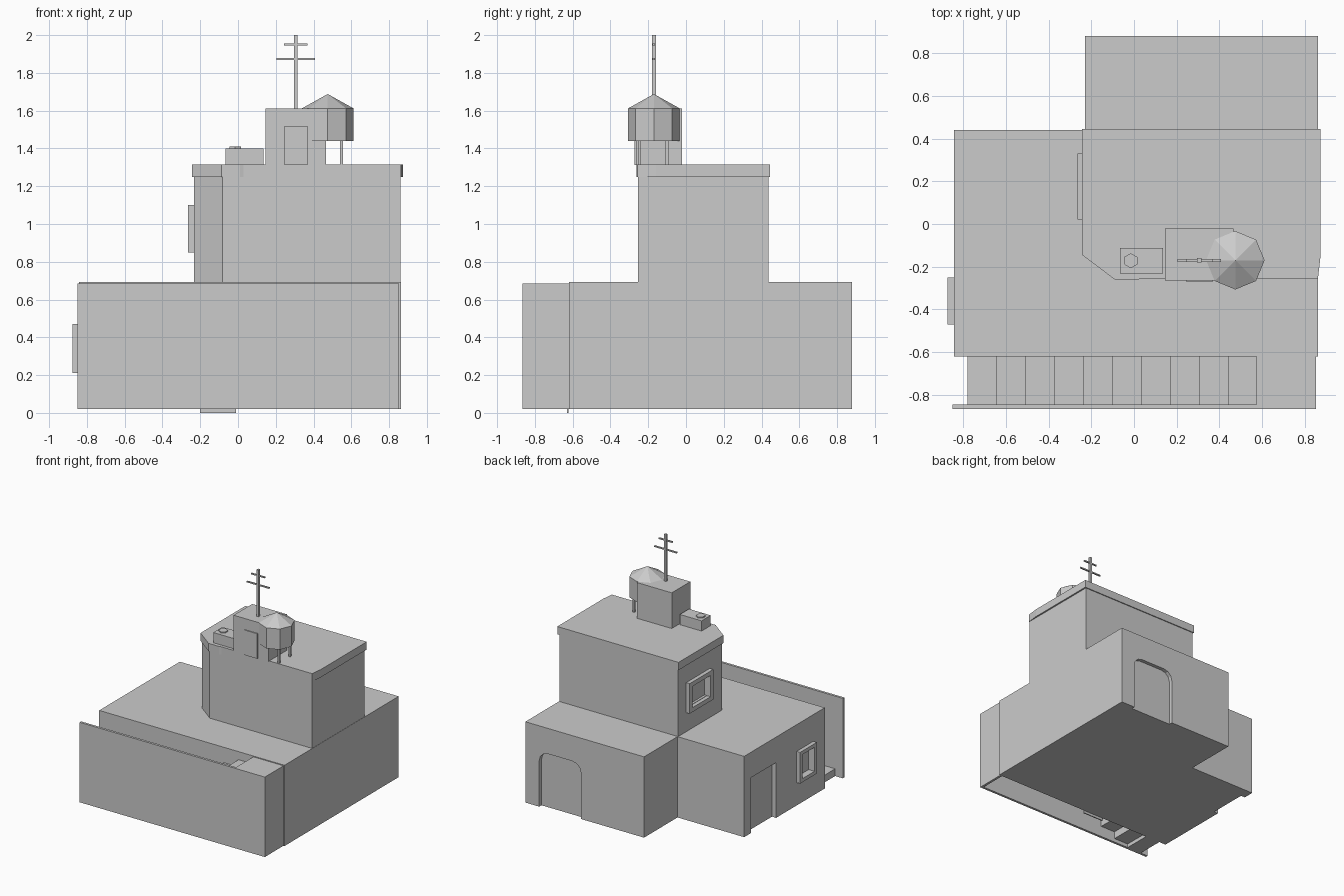
import bpy, bmesh, math
from mathutils import Vector

if "Cube" in bpy.data.objects:
    bpy.data.objects.remove(bpy.data.objects["Cube"])

grey = bpy.data.materials.new("plaster_grey")
grey.diffuse_color = (0.6, 0.6, 0.6, 1)
grey.use_nodes = True
grey.node_tree.nodes["Principled BSDF"].inputs["Base Color"].default_value = grey.diffuse_color


def finish(name, bm):
    bmesh.ops.recalc_face_normals(bm, faces=bm.faces)
    me = bpy.data.meshes.new(name)
    bm.to_mesh(me)
    bm.free()
    me.materials.append(grey)
    ob = bpy.data.objects.new(name, me)
    bpy.context.collection.objects.link(ob)
    return ob


def prism(name, pts, direction):
    """Extrude a closed outline along a direction."""
    bm = bmesh.new()
    face = bm.faces.new([bm.verts.new(p) for p in pts])
    ext = bmesh.ops.extrude_face_region(bm, geom=[face])
    bmesh.ops.translate(bm, vec=Vector(direction),
                        verts=[v for v in ext["geom"] if isinstance(v, bmesh.types.BMVert)])
    return finish(name, bm)


def plan(name, xy, z0, z1):
    return prism(name, [(x, y, z0) for x, y in xy], (0, 0, z1 - z0))


def box(name, x0, x1, y0, y1, z0, z1):
    return plan(name, [(x0, y0), (x1, y0), (x1, y1), (x0, y1)], z0, z1)


def cone(name, x, y, z0, z1, r0, r1, sides):
    bm = bmesh.new()
    bmesh.ops.create_cone(bm, cap_ends=True, segments=sides, radius1=r0, radius2=r1, depth=z1 - z0)
    bmesh.ops.translate(bm, vec=(x, y, (z0 + z1) / 2), verts=bm.verts)
    return finish(name, bm)


def cut(target, cutter):
    mod = target.modifiers.new("recess", 'BOOLEAN')
    mod.operation = 'DIFFERENCE'
    mod.solver = 'EXACT'
    mod.object = cutter
    cutter.hide_render = True
    cutter.hide_set(True)


def window_frame(name, x0, x1, y0, y1, z0, z1, w):
    """Square ring of four bars standing proud of a wall."""
    box(name + "_sill", x0, x1, y0, y1, z0, z0 + w)
    box(name + "_head", x0, x1, y0, y1, z1 - w, z1)
    box(name + "_jamb_a", x0, x1, y0, y0 + w, z0 + w, z1 - w)
    box(name + "_jamb_b", x0, x1, y1 - w, y1, z0 + w, z1 - w)


# L-shaped ground floor
ground = plan("ground_floor", [(-0.843, -0.62), (0.862, -0.62), (0.862, 0.88),
                               (-0.23, 0.88), (-0.23, 0.44), (-0.843, 0.44)], 0.02, 0.692)

# Rounded doorway recess at the back
r, xa, xb, top = 0.08, 0.35, 0.735, 0.48
arch = [(xa, 0.85, -0.05), (xb, 0.85, -0.05)]
for cx, start in ((xb - r, 0), (xa + r, 90)):
    for i in range(4):
        a = math.radians(start + 30 * i)
        arch.append((cx + r * math.cos(a), 0.85, top - r + r * math.sin(a)))
cut(ground, prism("back_door_cutter", arch, (0, 0.1, 0)))

# Side doorway and window recesses on the left
cut(ground, box("side_door_cutter", -0.95, -0.805, 0.02, 0.35, -0.05, 0.48))
cut(ground, box("lower_window_cutter", -0.95, -0.82, -0.44, -0.28, 0.24, 0.44))
window_frame("lower_window", -0.875, -0.843, -0.47, -0.25, 0.21, 0.47, 0.03)

# Upper storey with a cut corner and a projecting roof cap
upper = plan("upper_storey", [(-0.233, -0.14), (-0.082, -0.255), (0.86, -0.255),
                              (0.86, 0.437), (-0.233, 0.437)], 0.69, 1.255)
cut(upper, box("upper_window_cutter", -0.4, -0.213, 0.06, 0.29, 0.89, 1.06))
window_frame("upper_window", -0.265, -0.233, 0.02, 0.33, 0.85, 1.10, 0.037)
plan("roof_cap", [(-0.243, -0.145), (-0.088, -0.262), (0.01, -0.262), (0.03, -0.257),
                  (0.862, -0.257), (0.873, -0.16), (0.873, 0.445), (-0.243, 0.445)], 1.25, 1.315)

# Outside stair behind a front wall
box("front_wall", -0.85, 0.853, -0.866, -0.846, 0.02, 0.685)
box("stair_end_wall", 0.833, 0.853, -0.846, -0.62, 0.02, 0.685)
box("stair_landing", 0.575, 0.833, -0.846, -0.62, 0.61, 0.685)
step, rise = 0.1355, 0.0605
for i in range(10):
    x = -0.78 + i * step
    z = 0.02 + (i + 1) * rise
    box("stair_step", x, x + step, -0.846, -0.62, max(0.02, z - 0.09), z)
box("front_door", -0.2, -0.01, -0.63, -0.621, 0.0, 0.25)

# Rooftop hatch
box("hatch_box", -0.065, 0.135, -0.232, -0.112, 1.31, 1.40)
cone("hatch_vent", -0.015, -0.172, 1.40, 1.41, 0.035, 0.035, 6)

# Rooftop stair house with its door
box("roof_house", 0.145, 0.467, -0.264, -0.02, 1.312, 1.612)
box("roof_house_door", 0.247, 0.367, -0.272, -0.264, 1.312, 1.52)

# Eight-sided water tank on legs
cone("water_tank", 0.475, -0.17, 1.44, 1.612, 0.136, 0.136, 8)
cone("tank_roof", 0.475, -0.17, 1.612, 1.688, 0.137, 0.0, 8)
for y in (-0.245, -0.10):
    box("tank_leg", 0.541, 0.555, y - 0.008, y + 0.008, 1.31, 1.445)

# Antenna mast
box("antenna_mast", 0.296, 0.316, -0.18, -0.16, 1.61, 2.0)
for half, z in ((0.062, 1.95), (0.102, 1.873)):
    box("antenna_bar", 0.306 - half, 0.306 + half, -0.177, -0.165, z - 0.005, z + 0.005)
